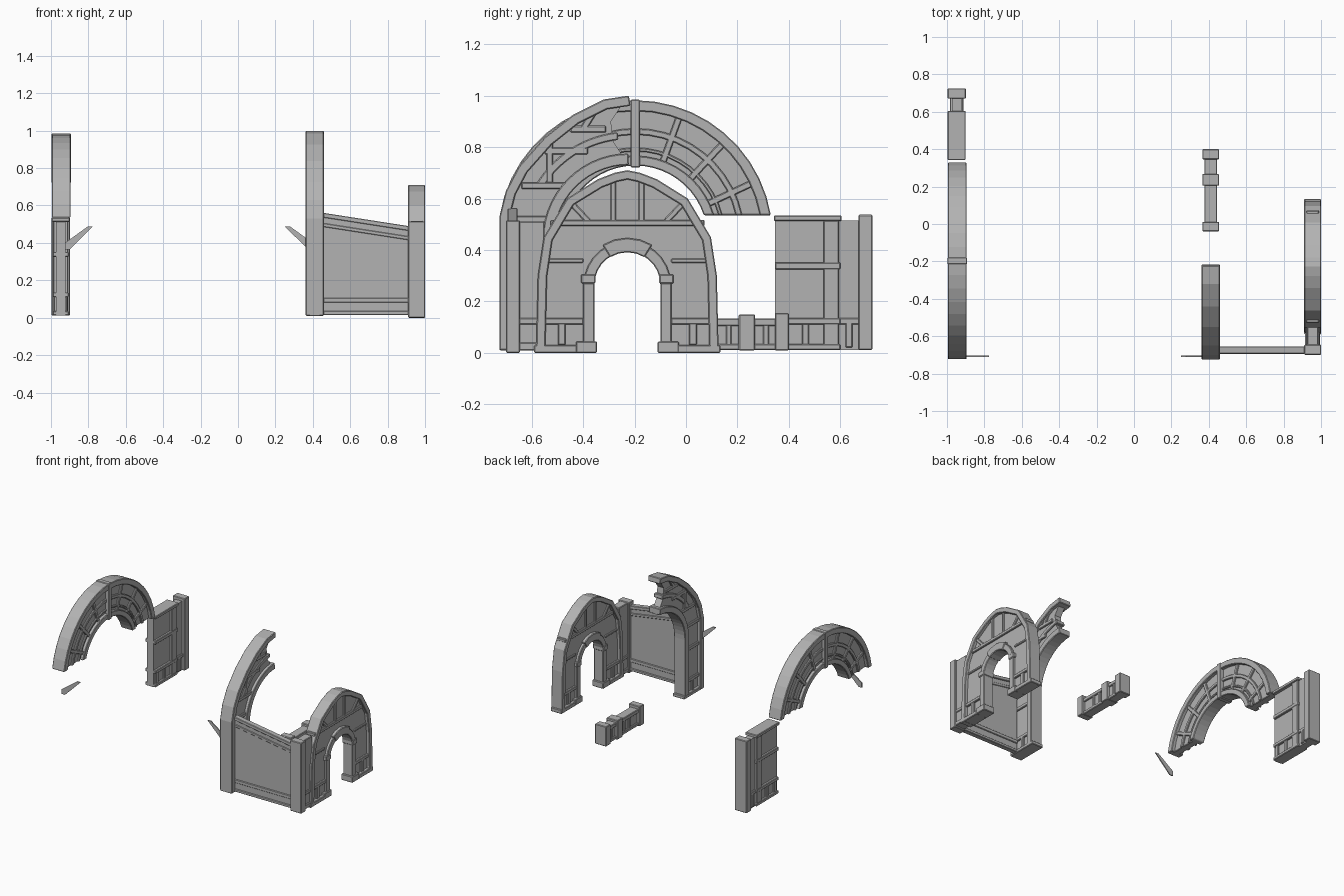
import bpy, bmesh, math
from mathutils import Vector

if "Cube" in bpy.data.objects:
    bpy.data.objects.remove(bpy.data.objects["Cube"])

stone = bpy.data.materials.new("stone grey")
stone.use_nodes = True
stone.diffuse_color = (0.45, 0.45, 0.45, 1)
stone.node_tree.nodes["Principled BSDF"].inputs["Base Color"].default_value = (0.45, 0.45, 0.45, 1)


def extrude(name, pts, a, b, axis="x", bevel=0.0):
    """Extrude a profile along x (profile in y, z) or along y (profile in x, z)."""
    bm = bmesh.new()
    at = (lambda p, t: (t, p[0], p[1])) if axis == "x" else (lambda p, t: (p[0], t, p[1]))
    face = bm.faces.new([bm.verts.new(at(p, a)) for p in pts])
    new = bmesh.ops.extrude_face_region(bm, geom=[face])["geom"]
    step = Vector((b - a, 0, 0)) if axis == "x" else Vector((0, b - a, 0))
    bmesh.ops.translate(bm, vec=step, verts=[v for v in new if isinstance(v, bmesh.types.BMVert)])
    bmesh.ops.recalc_face_normals(bm, faces=bm.faces[:])
    mesh = bpy.data.meshes.new(name)
    bm.to_mesh(mesh)
    bm.free()
    mesh.materials.append(stone)
    ob = bpy.data.objects.new(name, mesh)
    bpy.context.collection.objects.link(ob)
    if bevel:
        mod = ob.modifiers.new("soft edge", "BEVEL")
        mod.width, mod.segments, mod.limit_method = bevel, 1, "ANGLE"
    return ob


def box(name, y0, y1, z0, z1, x, half, bevel=0.004):
    return extrude(name, [(y0, z0), (y1, z0), (y1, z1), (y0, z1)], x - half, x + half, "x", bevel)


def batten(name, p, q, width, x, half):
    """Straight bar between two points in the wall plane."""
    p, q = Vector(p), Vector(q)
    d = (q - p).normalized() * width / 2
    n = Vector((-d.y, d.x))
    return extrude(name, [p + n, q + n, q - n, p - n], x - half, x + half, "x", 0.004)


def arc(cy, cz, r, a0, a1, n=14):
    angles = [math.radians(a0 + (a1 - a0) * i / n) for i in range(n + 1)]
    return [(cy + r * math.cos(a), cz + r * math.sin(a)) for a in angles]


def ring(name, cy, cz, r0, r1, a0, a1, x, half, n=14):
    pts = arc(cy, cz, r1, a0, a1, n) + arc(cy, cz, r0, a1, a0, n)
    return extrude(name, pts, x - half, x + half, "x", 0.004)


def inset(path, d):
    """Move an open path sideways by d."""
    out = []
    for i, p in enumerate(path):
        a, b = Vector(path[max(i - 1, 0)]), Vector(path[min(i + 1, len(path) - 1)])
        t = (b - a).normalized()
        out.append((p[0] + t.y * d, p[1] - t.x * d))
    return out


def rim(name, path, width, x, half):
    return extrude(name, path + inset(path, width)[::-1], x - half, x + half, "x", 0.004)


# Small arched wall with doorway
X, C = 0.955, -0.228
half_path = [(-0.355, 0.0), (-0.348, 0.3), (-0.325, 0.45), (-0.235, 0.6), (-0.115, 0.675), (-0.05, 0.7)]
left = [(C + dy, z) for dy, z in half_path]
outer = left + [(C, 0.71)] + [(C - dy, z) for dy, z in half_path[::-1]]
door = [(C + 0.13, 0)] + arc(C, 0.265, 0.13, 0, 180) + [(C - 0.13, 0)]
extrude("doorway_panel", outer + door, X - 0.022, X + 0.022)
rim("doorway_outer_rim", outer, 0.036, X, 0.045)
ring("doorway_arch_trim", C, 0.265, 0.128, 0.17, 0, 180, X, 0.04)
ring("doorway_keystone", C, 0.265, 0.126, 0.182, 58, 122, X, 0.045, 4)
batten("upper_cross_rail", (C - 0.3, 0.505), (C + 0.3, 0.505), 0.024, X, 0.034)
for s in (-1, 1):
    def sbox(name, a, b, z0, z1, half):
        lo, hi = sorted((C + s * a, C + s * b))
        return box(name, lo, hi, z0, z1, X, half)
    sbox("door_jamb", 0.128, 0.172, 0.03, 0.28, 0.038)
    sbox("door_capital", 0.124, 0.18, 0.27, 0.305, 0.043)
    sbox("door_foot", 0.118, 0.2, 0, 0.045, 0.045)
    sbox("outer_foot", 0.195, 0.362, 0, 0.03, 0.045)
    sbox("dado_rail", 0.17, 0.34, 0.11, 0.135, 0.036)
    sbox("dado_stile", 0.24, 0.27, 0.03, 0.12, 0.034)
    sbox("middle_rail", 0.17, 0.33, 0.35, 0.367, 0.03)
    batten("upper_stile", (C + s * 0.055, 0.505), (C + s * 0.055, 0.675), 0.022, X, 0.032)
    batten("upper_diagonal", (C + s * 0.15, 0.51), (C + s * 0.225, 0.59), 0.022, X, 0.032)

# Corner post and link beside the doorway wall
box("corner_post", -0.7, -0.645, 0, 0.515, X, 0.045)
box("corner_link", -0.65, -0.55, 0.01, 0.51, X, 0.03)
box("corner_link_rail", -0.65, -0.56, 0.11, 0.135, X, 0.036)
box("corner_link_base", -0.65, -0.56, 0.01, 0.04, X, 0.04)

# Front wall with sloping top
def slope(x):
    return 0.56 - (x - 0.46) * 0.155


XL, XR = 0.45, 0.92
extrude("front_wall", [(XL, 0.015), (XR, 0.015), (XR, slope(XR)), (XL, slope(XL))], -0.685, -0.663, "y")
for drop, h, t in ((0, 0.025, 0.02), (0.055, 0.02, 0.015)):
    a, b = slope(XL) - drop, slope(XR) - drop
    extrude("sloping_rail", [(XL, a - h), (XR, b - h), (XR, b), (XL, a)], -0.674 - t, -0.674 + t, "y", 0.003)
for z0, z1 in ((0.015, 0.035), (0.08, 0.105)):
    extrude("front_wall_rail", [(XL, z0), (XR, z0), (XR, z1), (XL, z1)], -0.692, -0.656, "y", 0.003)

# Broken half arch with tall leg
H, CY, CZ, R = 0.41, -0.222, 0.44, 0.29
shell = [(-0.725, 0.012), (-0.725, 0.53), (-0.7, 0.63), (-0.65, 0.725), (-0.55, 0.838),
         (-0.44, 0.925), (-0.32, 0.985), (CY, 1.0)]
inner = arc(CY, CZ, R, 90, 180) + [(CY - R, 0.012)]
notch = [(CY - 0.03, 0.96), (CY - 0.07, 0.9), (CY - 0.06, 0.82), (CY - 0.02, 0.76)]
extrude("half_arch_panel", shell[:-1] + notch + inner, H - 0.025, H + 0.025)
rim("half_arch_outer_rim", shell, 0.04, H, 0.049)
extrude("half_arch_inner_rim", inner + inset(inner, 0.045)[::-1], H - 0.046, H + 0.046, "x", 0.004)
ring("half_arch_middle_rim", CY, CZ, 0.39, 0.42, 96, 150, H, 0.035)
bars = [((-0.64, 0.65), (-0.47, 0.65)), ((-0.55, 0.785), (-0.38, 0.785)), ((-0.7, 0.52), (-0.53, 0.52)),
        ((-0.53, 0.66), (-0.53, 0.83)), ((-0.45, 0.87), (-0.31, 0.87)), ((-0.4, 0.87), (-0.35, 0.95)),
        ((-0.7, 0.35), (-0.53, 0.35)), ((-0.7, 0.12), (-0.53, 0.12)), ((-0.62, 0.02), (-0.62, 0.12))]
for p, q in bars:
    batten("half_arch_batten", p, q, 0.026, H, 0.036)
box("half_arch_foot", -0.725, -0.5, 0.01, 0.035, H, 0.047)

# Full raised arch
A, AY, AZ = -0.945, -0.197, 0.448
cut = 0.535
def raised(name, r0, r1, half):
    a0, a1 = (math.degrees(math.asin((cut - AZ) / r)) for r in (r0, r1))
    pts = arc(AY, AZ, r1, a1, 180 - a1, 20) + arc(AY, AZ, r0, 180 - a0, a0, 20)
    return extrude(name, pts, A - half, A + half, "x", 0.004)


raised("raised_arch_panel", 0.29, 0.52, 0.025)
for r0, r1, half in ((0.492, 0.534, 0.05), (0.4, 0.425, 0.036), (0.335, 0.35, 0.036), (0.28, 0.318, 0.047)):
    raised("raised_arch_rim", r0, r1, half)
for a in (25, 47, 70, 110, 133, 155):
    c, s = math.cos(math.radians(a)), math.sin(math.radians(a))
    batten("raised_arch_spoke", (AY + 0.31 * c, AZ + 0.31 * s), (AY + 0.5 * c, AZ + 0.5 * s), 0.026, A, 0.036)
box("raised_arch_band", AY - 0.018, AY + 0.018, 0.72, 0.985, A, 0.053)

# Straight panelled wall
W = -0.948
box("side_wall", 0.345, 0.68, 0.012, 0.515, W, 0.026, 0)
box("side_wall_cap", 0.342, 0.605, 0.512, 0.535, W, 0.048)
box("side_wall_post", 0.67, 0.725, 0.012, 0.537, W, 0.049)
box("side_wall_stile", 0.535, 0.595, 0.012, 0.515, W, 0.04)
for z0, z1 in ((0.012, 0.035), (0.11, 0.135), (0.325, 0.352)):
    box("side_wall_rail", 0.345, 0.6, z0, z1, W, 0.042)
box("side_wall_end_rail", 0.59, 0.68, 0.11, 0.135, W, 0.036)
for y in (0.36, 0.45, 0.62):
    box("side_wall_dado_stile", y, y + 0.028, 0.02, 0.12, W, 0.036)

# Low parapet with three posts
box("parapet_wall", -0.02, 0.38, 0.012, 0.125, H, 0.024, 0)
box("parapet_top_rail", -0.02, 0.38, 0.105, 0.133, H, 0.034)
box("parapet_base_rail", -0.02, 0.38, 0.012, 0.035, H, 0.034)
for y0, y1, z in ((-0.04, 0.012, 0.155), (0.205, 0.268, 0.15), (0.345, 0.4, 0.155)):
    box("parapet_post", y0, y1, 0.01, z, H, 0.045)
for y in (0.095, 0.155, 0.3):
    box("parapet_stile", y, y + 0.022, 0.02, 0.12, H, 0.032)

# Slanted braces
def brace(name, x, s):
    pts = [(0, 0.365), (0.025, 0.365), (0.15, 0.488), (0.122, 0.488), (0, 0.4)]
    extrude(name, [(x + s * dx, z) for dx, z in pts], -0.71, -0.703, "y")


brace("left_brace", 0.4, -1)
brace("right_brace", -0.925, 1)
